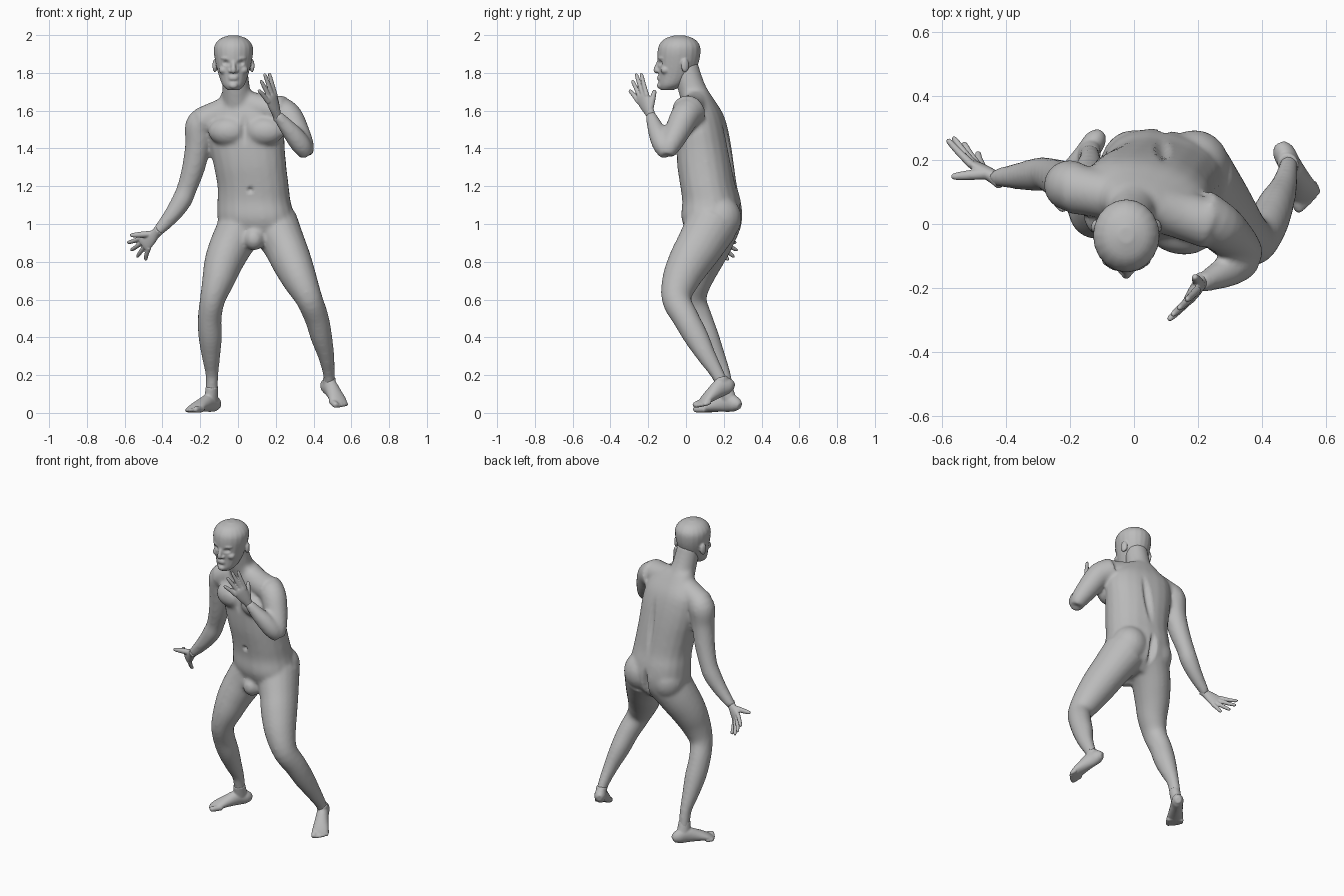
import bpy, bmesh, math
from mathutils import Vector, Matrix

cube = bpy.data.objects.get("Cube")
if cube:
    bpy.data.objects.remove(cube, do_unlink=True)

grey = bpy.data.materials.new("plain grey")
grey.use_nodes = True
grey.diffuse_color = (0.5, 0.5, 0.5, 1)
grey.node_tree.nodes["Principled BSDF"].inputs["Base Color"].default_value = (0.5, 0.5, 0.5, 1)

SIDES, STEPS = 20, 4
UP = Vector((0, 0, 1))


def spline(rows):
    """Catmull-Rom rows of centre and radii."""
    rows = [Vector(r) for r in rows]
    out = []
    for i in range(len(rows) - 1):
        a, b, c, d = rows[max(i - 1, 0)], rows[i], rows[i + 1], rows[min(i + 2, len(rows) - 1)]
        for k in range(STEPS):
            t = k / STEPS
            out.append(b + (c - a) * (t / 2) + (a * 2 - b * 5 + c * 4 - d) * (t * t / 2)
                       + (b * 3 - a - c * 3 + d) * (t ** 3 / 2))
    return out + [rows[-1]]


def loft(bm, rows, ref=(1, 0, 0), level=False, power=1.0):
    """Closed tube through rows of x, y, z, half width, half depth."""
    rows = spline([r if len(r) == 5 else (*r, r[3]) for r in rows])
    centres = [Vector(r[:3]) for r in rows]
    rings = []
    for i, row in enumerate(rows):
        t = UP if level else (centres[min(i + 1, len(rows) - 1)] - centres[max(i - 1, 0)]).normalized()
        u = Vector(ref)
        u = (u - t * u.dot(t)).normalized()
        v = t.cross(u)
        ring = []
        for k in range(SIDES):
            a = 2 * math.pi * k / SIDES
            c, s = math.cos(a), math.sin(a)
            ring.append(bm.verts.new(centres[i] + u * math.copysign(abs(c) ** power, c) * row[3]
                                     + v * math.copysign(abs(s) ** power, s) * row[4]))
        rings.append(ring)
    for lower, upper in zip(rings, rings[1:]):
        for k in range(SIDES):
            n = (k + 1) % SIDES
            bm.faces.new((lower[k], lower[n], upper[n], upper[k]))
    bm.faces.new(rings[0][::-1])
    bm.faces.new(rings[-1])


def ball(bm, centre, size, yaw=0):
    m = Matrix.Translation(centre) @ Matrix.Rotation(yaw, 4, "Z") @ Matrix.Diagonal((*size, 1))
    bmesh.ops.create_uvsphere(bm, u_segments=20, v_segments=14, radius=1, matrix=m)


def finish(name, bm, voxel, smoothing, dents=()):
    """Fuse the shells into one skin, soften it, then press in the dents."""
    mesh = bpy.data.meshes.new(name)
    bm.to_mesh(mesh)
    bm.free()
    obj = bpy.data.objects.new(name, mesh)
    bpy.context.collection.objects.link(obj)
    fuse = obj.modifiers.new("fuse", "REMESH")
    fuse.mode, fuse.voxel_size = "VOXEL", voxel
    soft = obj.modifiers.new("soften", "SMOOTH")
    soft.factor, soft.iterations = 0.5, smoothing
    view = bpy.context.evaluated_depsgraph_get()
    skin = bpy.data.meshes.new_from_object(obj.evaluated_get(view))
    obj.modifiers.clear()
    obj.data = skin
    skin.name = name
    for centre, size, push in dents:
        for v in skin.vertices:
            d = v.co - Vector(centre)
            r = sum((d[i] / size[i]) ** 2 for i in range(3))
            if r < 1:
                v.co += Vector(push) * (1 - r) ** 2
    skin.materials.clear()
    skin.materials.append(grey)
    skin.polygons.foreach_set("use_smooth", [True] * len(skin.polygons))


# Torso, turned a little so its left shoulder leads
body = bmesh.new()
YAW = math.radians(-13)
loft(body, [(.09, .12, .88, .10, .08), (.095, .14, .95, .19, .13), (.095, .137, 1.03, .205, .155),
            (.085, .135, 1.12, .195, .15), (.08, .12, 1.2, .19, .145), (.065, .105, 1.3, .193, .145),
            (.05, .095, 1.4, .2, .14), (.04, .085, 1.5, .205, .13), (.03, .08, 1.58, .19, .11),
            (.02, .07, 1.65, .13, .08), (0, .055, 1.7, .085, .065)],
     ref=(math.cos(YAW), math.sin(YAW), 0), level=True, power=.88)
# Shoulder girdle and neck
loft(body, [(-.19, .11, 1.54, .078), (-.08, .09, 1.59, .075), (.02, .065, 1.63, .075),
            (.14, .03, 1.61, .075), (.24, 0, 1.6, .08)], ref=(0, 1, 0))
loft(body, [(0, .07, 1.62, .085), (-.01, .03, 1.72, .073), (-.02, -.005, 1.84, .068)])
# Chest and seat muscles
ball(body, (-.055, .01, 1.49), (.105, .07, .075), YAW)
ball(body, (.14, -.025, 1.49), (.105, .07, .075), YAW)
ball(body, (0, .185, 1.02), (.105, .11, .12))
ball(body, (.19, .18, 1.03), (.11, .115, .12))
ball(body, (.085, .03, .92), (.055, .06, .06))
# Legs
loft(body, [(.03, .15, 1, .13, .14), (-.03, .12, .9, .115, .125), (-.075, .08, .8, .103, .11),
            (-.105, .045, .7, .086, .093), (-.135, .035, .6, .067, .075), (-.15, .07, .5, .063, .07),
            (-.147, .11, .4, .062, .066), (-.143, .155, .3, .049, .053),
            (-.138, .2, .2, .034, .038), (-.14, .22, .09, .032, .036)])
loft(body, [(.19, .14, 1, .13, .14), (.25, .07, .88, .112, .125), (.285, .02, .8, .106, .115),
            (.33, -.03, .7, .091, .098), (.378, -.05, .6, .071, .078), (.417, 0, .5, .064, .07),
            (.442, .055, .4, .057, .065), (.467, .11, .3, .043, .05),
            (.482, .17, .2, .031, .036), (.485, .2, .13, .03, .034)])
# Arms
RIGHT_WRIST, LEFT_WRIST = (-.435, .145, .95), (.205, -.187, 1.58)
loft(body, [(-.16, .11, 1.56, .07), (-.2, .12, 1.52, .08), (-.212, .125, 1.42, .068),
            (-.235, .14, 1.3, .061), (-.27, .155, 1.19, .053), (-.3, .155, 1.12, .053),
            (-.355, .15, 1.04, .043), (*RIGHT_WRIST, .027)])
loft(body, [(.2, .03, 1.6, .085), (.262, -.005, 1.57, .078), (.31, -.045, 1.49, .068),
            (.35, -.085, 1.41, .054), (.362, -.1, 1.365, .038)])
loft(body, [(.362, -.1, 1.365, .036), (.34, -.12, 1.41, .052), (.3, -.143, 1.465, .052),
            (.25, -.168, 1.525, .04), (*LEFT_WRIST, .027)])
finish("body", body, .011, 7, [
    ((.065, -.035, 1.18), (.022, .06, .022), (0, .02, 0)),
    ((.09, .25, 1.38), (.03, .12, .22), (0, -.02, 0)),
    ((.035, -.055, 1.5), (.03, .1, .1), (0, .012, 0)),
    ((.095, .29, 1.0), (.025, .12, .12), (0, -.035, 0))])

# Head with ears, nose, brow, cheeks, lips and chin
head = bmesh.new()
HX = -.024
loft(head, [(HX, y, z, a, b) for y, z, a, b in (
    (-.1, 1.71, .032, .035), (-.078, 1.735, .058, .066), (-.055, 1.785, .077, .09),
    (-.042, 1.85, .094, .108), (-.037, 1.91, .104, .114), (-.035, 1.95, .098, .106),
    (-.035, 1.982, .069, .075), (-.035, 1.999, .022, .024))], level=True)
loft(head, [(HX, -.138, 1.87, .01), (HX, -.152, 1.84, .011), (HX, -.158, 1.815, .015), (HX, -.15, 1.803, .012)])
ball(head, (HX, -.135, 1.733), (.026, .02, .018))
for z in (1.768, 1.779):
    ball(head, (HX, -.142, z), (.026, .012, .006))
for s in (-1, 1):
    ball(head, (HX + s * .098, -.005, 1.838), (.012, .022, .036), s * .35)
    ball(head, (HX + s * .036, -.128, 1.878), (.034, .018, .01), s * .35)
    ball(head, (HX + s * .05, -.11, 1.815), (.028, .025, .022))
    ball(head, (HX + s * .016, -.147, 1.81), (.011, .012, .009))
finish("head", head, .006, 3, [((HX + s * .037, -.13, 1.853), (.027, .05, .019), (0, .014, 0)) for s in (-1, 1)])


def hand(name, wrist, knuckle, tips, thumb):
    """Palm, four fingers ordered from the index, and a thumb."""
    bm = bmesh.new()
    wrist, knuckle, thumb = Vector(wrist), Vector(knuckle), Vector(thumb)
    tips = [Vector(t) for t in tips]
    reach = (knuckle - wrist).normalized()
    axis = tips[3] - tips[0]
    axis = (axis - reach * axis.dot(reach)).normalized()
    rows = ((-.3, .026, .026), (0, .026, .022), (.45, .037, .02), (.9, .043, .016), (1.1, .038, .01))
    loft(bm, [(*wrist.lerp(knuckle, f), a, b) for f, a, b in rows], ref=axis)
    for i, tip in enumerate(tips):
        base = knuckle + axis * (i - 1.5) * .022 - reach * .015
        middle = base.lerp(tip, .5) + reach * .006
        loft(bm, [(*base, .013), (*middle, .0115), (*base.lerp(tip, .9), .0095), (*tip, .005)], ref=axis)
    base = wrist.lerp(knuckle, .25) - axis * .014
    loft(bm, [(*base, .018), (*base.lerp(thumb, .5), .0155), (*base.lerp(thumb, .88), .0115), (*thumb, .006)], ref=axis)
    finish(name, bm, .0045, 2)


hand("right_hand", RIGHT_WRIST, (-.5, .185, .893),
     [(-.585, .265, .9), (-.567, .272, .86), (-.535, .255, .825), (-.49, .225, .808)], (-.572, .148, .94))
hand("left_hand", LEFT_WRIST, (.175, -.235, 1.675),
     [(.165, -.238, 1.8), (.14, -.265, 1.797), (.12, -.285, 1.762), (.108, -.3, 1.71)], (.19, -.165, 1.71))


def foot(name, heel, toe, ankle, big_toe):
    """Sole from heel to toes with an ankle; big_toe gives its side."""
    bm = bmesh.new()
    heel, toe = Vector(heel), Vector(toe)
    along = toe - heel
    side = along.cross(UP).normalized()
    up = side.cross(along).normalized()
    rows = ((0, .03, .018, .02), (.1, .042, .034, .04), (.3, .05, .036, .048), (.55, .038, .042, .036),
            (.75, .025, .048, .024), (.88, .015, .042, .013))
    loft(bm, [(*(heel + along * f + up * h), a, b) for f, h, a, b in rows], ref=side)
    loft(bm, [(*ankle, .032, .036), (*(heel + along * .24 + up * .05), .034, .045)], ref=side)
    for i, (reach, r) in enumerate(((1, .0165), (.99, .0125), (.97, .012), (.94, .0115), (.9, .011))):
        out = side * big_toe * (.034 - i * .0185)
        rise = up * r
        loft(bm, [(*(heel + along * f + out + rise), r * k)
                  for f, k in ((.72, 1), (reach - .06, 1), (reach, .55))], ref=side)
    finish(name, bm, .006, 2)


foot("right_foot", (-.105, .285, .004), (-.26, .06, .002), (-.138, .21, .14), -1)
foot("left_foot", (.45, .262, .115), (.55, .06, .022), (.483, .185, .19), 1)
